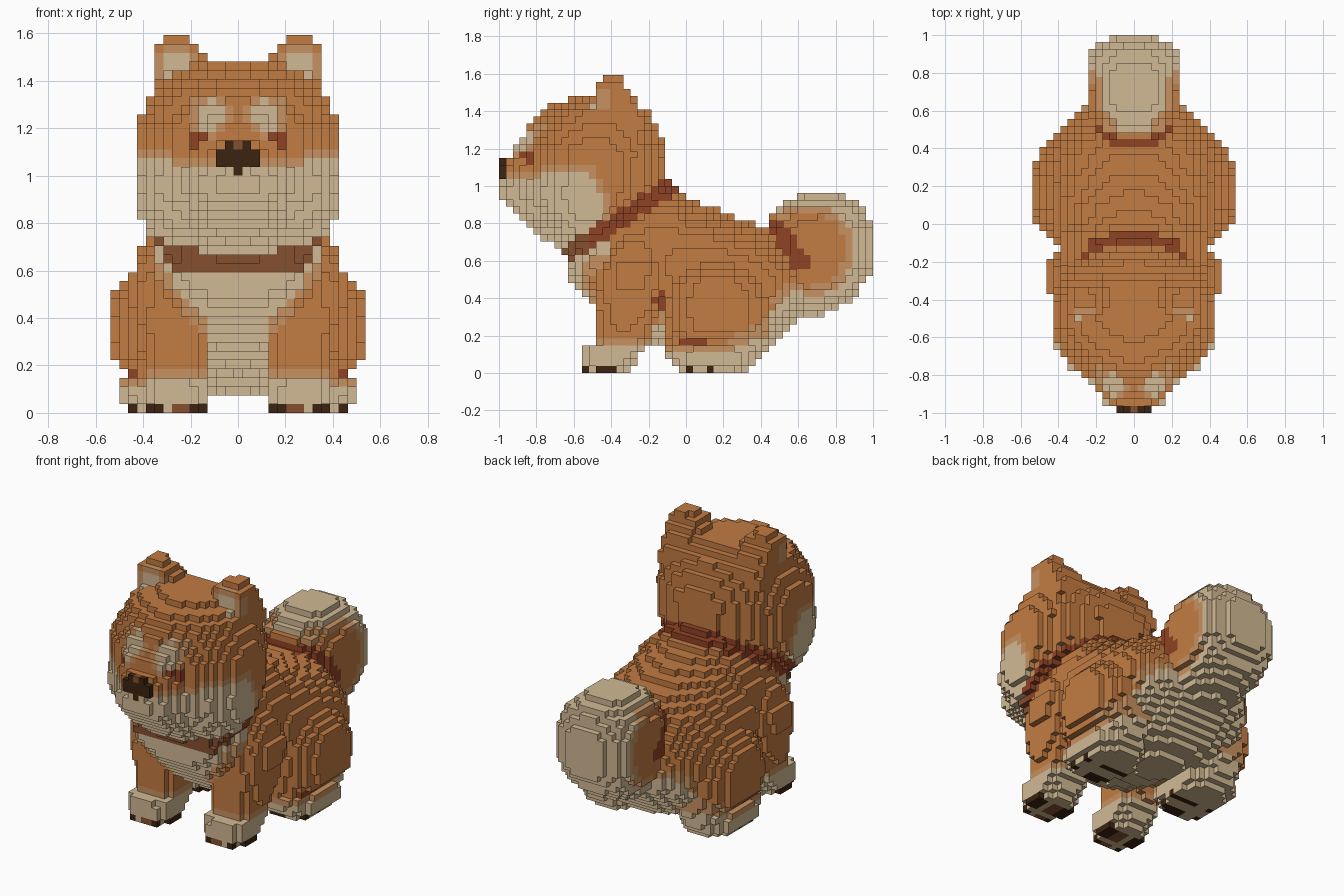
import bpy
from math import hypot

cube = bpy.data.objects.get("Cube")
if cube:
    bpy.data.objects.remove(cube, do_unlink=True)

S = 2 / 54  # block size


def material(name, rgb):
    m = bpy.data.materials.new(name)
    m.use_nodes = True
    m.diffuse_color = (*rgb, 1)
    m.node_tree.nodes["Principled BSDF"].inputs["Base Color"].default_value = (*rgb, 1)
    return m


MATS = [
    material("orange fur", (.545, .2, .055)),
    material("cream fur", (.64, .485, .295)),
    material("tan fur", (.57, .285, .115)),
    material("rust", (.28, .054, .018)),
    material("collar brown", (.235, .08, .028)),
    material("dark brown", (.045, .017, .005)),
]
ORANGE, CREAM, TAN, RUST, BROWN, DARK = range(6)


def loft(rings, power=2.2, axis="z"):
    """Solid through rings (t, a0, a1, x0, x1); a is y for axis z and z for axis y."""
    def inside(x, y, z):
        t, a = (z, y) if axis == "z" else (y, z)
        for r, q in zip(rings, rings[1:]):
            if r[0] <= t <= q[0]:
                f = (t - r[0]) / (q[0] - r[0])
                a0, a1, x0, x1 = (u + (v - u) * f for u, v in zip(r[1:], q[1:]))
                u = abs(2 * a - a0 - a1) / (a1 - a0)
                v = abs(2 * abs(x) - x0 - x1) / (x1 - x0)
                return u ** power + v ** power <= 1
        return False
    return inside


def centred(rows):
    return [(t, a, b, -w, w) for t, a, b, w in rows]


skull_solid = loft(centred([
    (.63, -.6, -.42, .22), (.70, -.67, -.40, .35), (.76, -.74, -.33, .39),
    (.85, -.82, -.23, .425), (.95, -.88, -.12, .435), (1.2, -.87, -.11, .43),
    (1.3, -.81, -.14, .39), (1.4, -.74, -.21, .34), (1.44, -.68, -.26, .27),
    (1.485, -.55, -.32, .13)]))

muzzle_solid = loft(centred([
    (.63, -.64, -.4, .15), (.76, -.81, -.4, .2), (.85, -.91, -.4, .21),
    (.95, -1, -.4, .215), (1.03, -.98, -.4, .215), (1.2, -.93, -.4, .215),
    (1.3, -.85, -.4, .22), (1.4, -.76, -.4, .2), (1.46, -.68, -.4, .13)]), 2.8)

body_solid = loft(centred([
    (-.64, .52, .74, .24), (-.5, .36, .82, .34), (-.4, .28, .92, .38),
    (-.25, .18, 1, .40), (-.08, .13, 1.03, .41), (0, .11, .94, .43),
    (.15, .08, .88, .45), (.3, .08, .82, .46), (.45, .13, .78, .42),
    (.55, .23, .66, .36), (.64, .31, .53, .23)]), 2.1, "y")

tail_solid = loft(centred([
    (.44, .55, .82, .16), (.5, .4, .89, .2), (.6, .29, .96, .245),
    (.75, .32, .97, .25), (.85, .37, .95, .25), (.92, .43, .91, .235),
    (.97, .5, .84, .16), (1, .55, .78, .12)]), 2.6, "y")

front_leg_solid = loft([
    (0, -.56, -.32, .15, .37), (.08, -.57, -.25, .12, .4), (.14, -.55, -.21, .12, .4),
    (.17, -.49, -.2, .12, .4), (.4, -.49, -.12, .12, .44), (.55, -.46, -.1, .1, .465),
    (.72, -.4, -.16, .1, .4)], 2.4)

hind_leg_solid = loft([
    (0, -.02, .31, .19, .46), (.05, -.09, .37, .16, .51), (.12, -.12, .41, .16, .5),
    (.17, -.1, .43, .15, .48), (.23, -.1, .45, .1, .54), (.35, -.11, .47, .1, .55),
    (.48, -.1, .44, .1, .54), (.56, -.04, .37, .1, .48), (.64, .05, .3, .1, .42)], 2.3)

ear_solid = loft([
    (1.3, -.52, -.2, .1, .36), (1.42, -.51, -.24, .12, .365), (1.5, -.49, -.3, .14, .365),
    (1.55, -.49, -.33, .16, .365), (1.56, -.46, -.35, .19, .335), (1.6, -.46, -.35, .19, .33)], 3.5)


def above_collar(y, z):
    return z - (.655 + (y + .6) * .67)


def head_solid(x, y, z):
    return skull_solid(x, y, z) or muzzle_solid(x, y, z)


def nose_solid(x, y, z):
    if y > -.96:
        return False
    return abs(x) < (.03 if z < 1.037 else .1 if z < 1.11 else .06) and 1 < z < 1.15


# Colour rules
def nose_colour(x, y, z):
    return BROWN if z > 1.11 and abs(x) < .03 else DARK


def ear_colour(x, y, z):
    d = hypot((abs(x) - .26) / .07, (z - 1.44) / .09)
    if y > -.41 or d > 1.4:
        return ORANGE
    return CREAM if d < 1 else TAN


def collar_colour(x, y, z):
    return BROWN if y < -.53 else RUST


def head_colour(x, y, z):
    ax = abs(x)
    if y < -.6:
        brow = hypot(ax - .12, z - 1.255)
        if brow < .064:
            return CREAM
        if brow < .09:
            return TAN
        if .12 < ax < .21 and 1.11 < z < 1.19 and not (ax < .15 and z < 1.13):
            return RUST
    edge = 1.035 + .04 * min(1, ax / .4) ** 2
    back = -.45 - max(0, z - .95) * .6
    if z < edge and y < back:
        return CREAM
    return TAN if z < edge + S and y < back + S else ORANGE


def tail_band(y, z):
    return abs((y - .545) * .82 + (z - .67) * .57) < .055 and .54 < z < .81


def tail_colour(x, y, z):
    if tail_band(y, z):
        return RUST
    d = hypot(y - .65, z - .66)
    if abs(x) > min(.16, .03 + max(0, y - .5)) and d < .25:
        return ORANGE if d < .2 else TAN
    return ORANGE if y < .5 and z > .5 else CREAM


def body_colour(x, y, z):
    flank_mark = hypot(y + .12, z - .4) < .05 and abs(x) > .3
    if flank_mark or (tail_band(y, z) and abs(x) < .13):
        return RUST
    bib = .14 + max(0, z - .38) * .8
    low = .26 if y < 0 else .12 + max(0, y - .1) * .65
    if (y < -.4 and abs(x) < bib) or z < low or (abs(x) < .14 and z < .3):
        return CREAM
    return TAN if (y < -.4 and abs(x) < bib + .05) or z < low + .06 else ORANGE


def front_leg_colour(x, y, z):
    if z < S and y < -.38 and abs(y + .49) > .02:
        return CREAM if abs(abs(x) - .3) < .02 else BROWN if .2 < abs(x) < .28 else DARK
    if z < .13:
        return CREAM
    return TAN if z < .17 else body_colour(x, y, z) if z > .38 else ORANGE


def hind_leg_colour(x, y, z):
    if z < S and (y < .035 or .1 < y < .15) and abs(abs(x) - .38) > .03:
        return DARK
    if -.02 < y < .1 and .14 < z < .19 and abs(x) > .4:
        return RUST
    if z < .11 + max(0, y - .2) * .4:
        return CREAM
    return TAN if z < .16 + max(0, y - .2) * .6 else ORANGE


# Parts in order of ownership: name, solid test, colour rule
PARTS = [
    ("nose", nose_solid, nose_colour),
    ("collar", lambda x, y, z: abs(above_collar(y, z)) < .057
     and (head_solid(x, y, z) or body_solid(x, y, z)), collar_colour),
    ("head", lambda x, y, z: above_collar(y, z) > 0 and head_solid(x, y, z), head_colour),
    ("ears", ear_solid, ear_colour),
    ("tail", tail_solid, tail_colour),
    ("front_legs", front_leg_solid, front_leg_colour),
    ("hind_legs", hind_leg_solid, hind_leg_colour),
    ("body", lambda x, y, z: above_collar(y, z) < 0 and body_solid(x, y, z), body_colour),
]


def centre(c):
    return c[0] * S, (c[1] + .5) * S, (c[2] + .5) * S


# Fill the block grid
owner = {}
for i in range(-15, 16):
    for j in range(-27, 27):
        for k in range(44):
            p = centre((i, j, k))
            for n, part in enumerate(PARTS):
                if part[1](*p):
                    owner[i, j, k] = n
                    break

# Skin every part with its exposed block faces
for n, (name, _, colour) in enumerate(PARTS):
    verts, faces, slots = {}, [], []
    for c in (c for c, o in owner.items() if o == n):
        for axis in range(3):
            u, v = (axis + 1) % 3, (axis + 2) % 3
            for side in (0, 1):
                near = list(c)
                near[axis] += 2 * side - 1
                if tuple(near) in owner:
                    continue
                quad = []
                for a, b in ((0, 0), (1, 0), (1, 1), (0, 1)):
                    q = list(c)
                    q[axis] += side
                    q[u] += a
                    q[v] += b
                    quad.append(verts.setdefault(tuple(q), len(verts)))
                faces.append(quad if side else quad[::-1])
                slots.append(colour(*centre(c)))
    used = sorted(set(slots))
    mesh = bpy.data.meshes.new(name)
    mesh.from_pydata([((q[0] - .5) * S, q[1] * S, q[2] * S) for q in verts], [], faces)
    for m in used:
        mesh.materials.append(MATS[m])
    for poly, m in zip(mesh.polygons, slots):
        poly.material_index = used.index(m)
    mesh.update()
    bpy.context.scene.collection.objects.link(bpy.data.objects.new(name, mesh))
